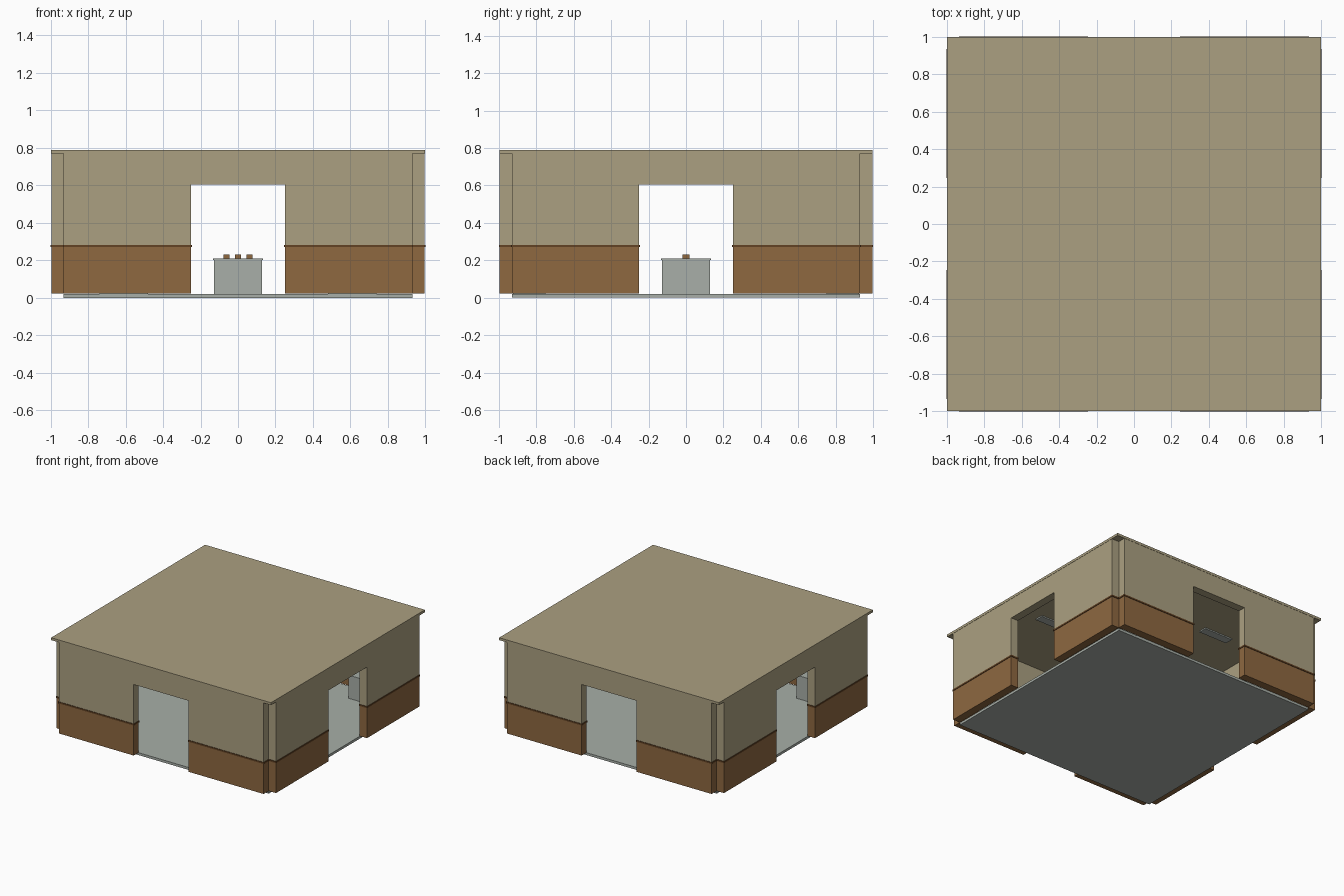
import bpy, math
from mathutils import Matrix

if "Cube" in bpy.data.objects:
    bpy.data.objects.remove(bpy.data.objects["Cube"])


def material(name, rgb):
    m = bpy.data.materials.new(name)
    lin = [((c / 255 + 0.055) / 1.055) ** 2.4 for c in rgb]
    m.diffuse_color = (*lin, 1)
    m.use_nodes = True
    m.node_tree.nodes["Principled BSDF"].inputs["Base Color"].default_value = m.diffuse_color
    return m


TAN = material("tan plaster", (171, 160, 129))
BROWN = material("brown panelling", (142, 104, 64))
TRIM = material("dark brown trim", (98, 66, 36))
GREY = material("pale grey", (168, 175, 168))


def box(name, x, y, z, mat, turn=0.0):
    """Box from (min, max) ranges, turned about the z axis of the room."""
    faces = [(0, 3, 2, 1), (4, 5, 6, 7), (0, 1, 5, 4),
             (1, 2, 6, 5), (2, 3, 7, 6), (3, 0, 4, 7)]
    verts = [(a, b, c) for c in z for a, b in
             ((x[0], y[0]), (x[1], y[0]), (x[1], y[1]), (x[0], y[1]))]
    me = bpy.data.meshes.new(name)
    me.from_pydata(verts, [], faces)
    me.transform(Matrix.Rotation(turn, 4, 'Z'))
    me.materials.append(mat)
    ob = bpy.data.objects.new(name, me)
    bpy.context.collection.objects.link(ob)
    return ob


# Floor and roof slabs
box("floor", (-.93, .93), (-.93, .93), (0, .02), GREY)
box("roof", (-.998, .998), (-.998, .998), (.77, .79), TAN)

# Four identical walls, each with a doorway and open notched corners
for i, side in enumerate(("front", "right", "back", "left")):
    t = i * math.pi / 2
    box(side + "_lintel", (-.25, .25), (-.996, -.93), (.605, .77), TAN, t)
    for label, s in (("a", -1), ("b", 1)):
        def span(p, q):
            return tuple(sorted((s * p, s * q)))
        box(f"{side}_wall_{label}", span(.25, .93), (-.996, -.93), (.283, .77), TAN, t)
        box(f"{side}_panelling_{label}", span(.25, .93), (-.996, -.93), (.022, .27), BROWN, t)
        box(f"{side}_trim_{label}", span(.246, .935), (-1.0, -.926), (.27, .283), TRIM, t)

# Central counter with three small blocks on top
box("counter", (-.128, .128), (-.128, .128), (.02, .202), GREY)
box("counter_top", (-.133, .133), (-.133, .133), (.202, .209), GREY)
for i in (-1, 0, 1):
    box(f"counter_block_{i + 2}", (i * .062 - .016, i * .062 + .016),
        (-.02, .02), (.209, .23), BROWN)

# Corner cabinets and ceiling light strips, one per quarter of the room
for sx in (-1, 1):
    for sy in (-1, 1):
        tag = ("right" if sx > 0 else "left") + ("_back" if sy > 0 else "_front")
        box("cabinet_" + tag, sorted((sx * .48, sx * .74)),
            sorted((sy * .75, sy * .925)), (.02, .21), GREY)
        box("ceiling_light_" + tag, sorted((sx * .40, sx * .66)),
            sorted((sy * .29, sy * .36)), (.76, .77), GREY)
